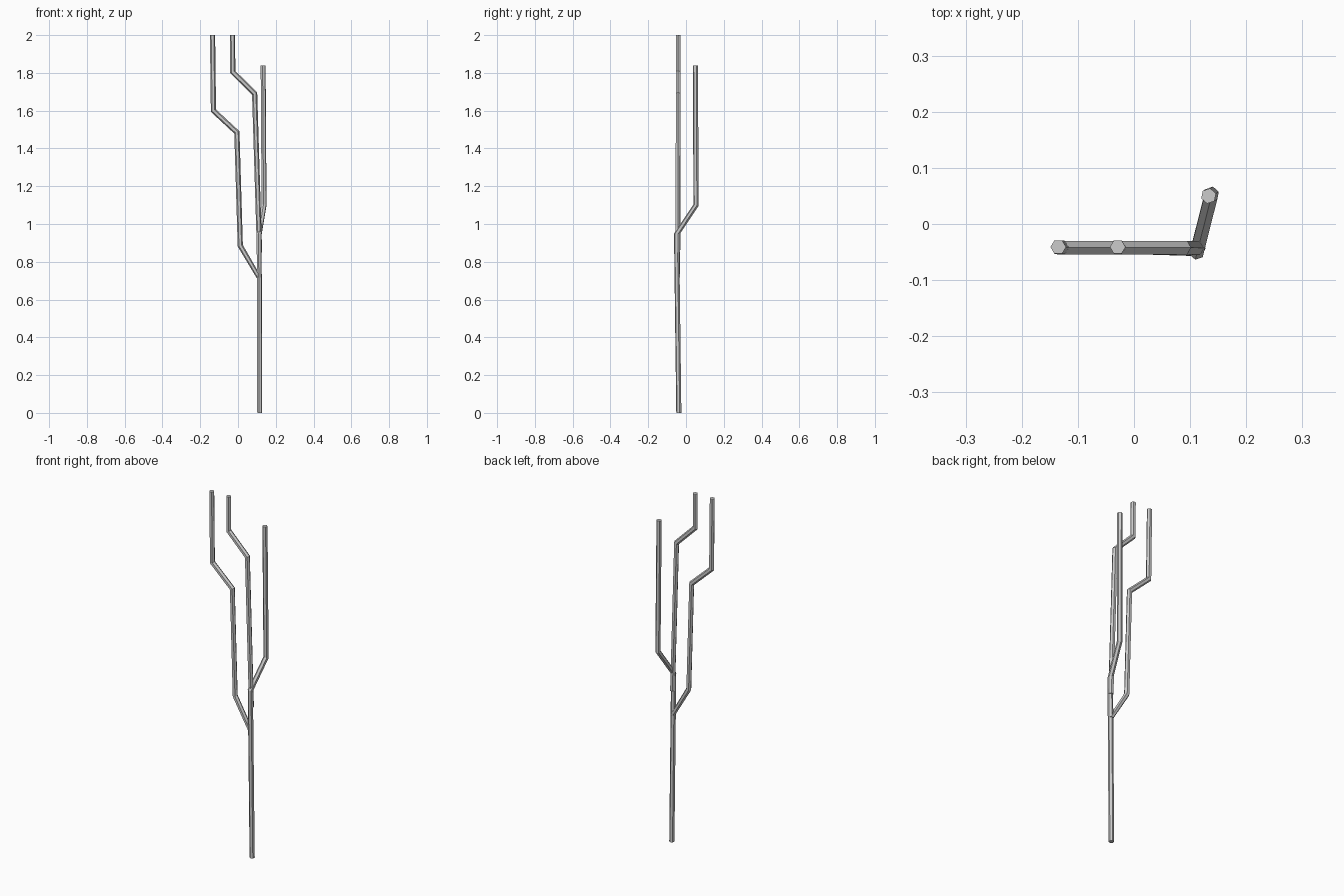
import bpy, bmesh, math
from mathutils import Vector

if "Cube" in bpy.data.objects:
    bpy.data.objects.remove(bpy.data.objects["Cube"])

R = 0.0138
SIDES = 6


def tube(name, path, facing):
    """Six-sided mitred tube; 'facing' is the direction a ridge points in."""
    pts = [Vector(p) for p in path]
    dirs = [(b - a).normalized() for a, b in zip(pts, pts[1:])]
    up = Vector((0, 0, 1))
    u = Vector(facing).normalized()
    v = up.cross(u)
    bm = bmesh.new()
    rings = []
    prev = None
    for i, p in enumerate(pts):
        if i in (0, len(pts) - 1):
            n = up
        else:
            n = (dirs[i - 1] + dirs[i]).normalized()
        # tilt the cross-section onto the joint plane
        rot = up.rotation_difference(n)
        stretch = 1.0 if i in (0, len(pts) - 1) else 1 / max(0.7, n.dot(dirs[i]))
        tilt = Vector((n.x, n.y, 0))
        ring = []
        for k in range(SIDES):
            a = 2 * math.pi * k / SIDES
            c = (u * math.cos(a) + v * math.sin(a)) * R
            if tilt.length > 1e-4:
                t = tilt.normalized()
                c += t * c.dot(t) * (stretch - 1)
            ring.append(bm.verts.new(p + rot @ c))
        rings.append(ring)
    for a, b in zip(rings, rings[1:]):
        for k in range(SIDES):
            j = (k + 1) % SIDES
            bm.faces.new((a[k], a[j], b[j], b[k]))
    bm.faces.new(rings[0][::-1])
    bm.faces.new(rings[-1])
    bmesh.ops.recalc_face_normals(bm, faces=bm.faces)
    mesh = bpy.data.meshes.new(name)
    bm.to_mesh(mesh)
    bm.free()
    obj = bpy.data.objects.new(name, mesh)
    bpy.context.collection.objects.link(obj)
    return obj


# trunk running on into the rear right branch
tube("trunk_and_rear_branch",
     [(0.115, -0.038, 0), (0.112, -0.050, 0.945),
      (0.138, 0.053, 1.10), (0.133, 0.050, 1.84)], (0.2, 1, 0))

# middle branch leaving the trunk near its fork
tube("middle_branch",
     [(0.114, -0.043, 0.85), (0.088, -0.042, 1.69),
      (-0.028, -0.042, 1.805), (-0.029, -0.041, 2.0)], (1, 0, 0))

# left branch leaving the trunk lower down
tube("left_branch",
     [(0.112, -0.045, 0.715), (0.012, -0.042, 0.885), (-0.006, -0.042, 1.485),
      (-0.130, -0.042, 1.60), (-0.135, -0.041, 2.0)], (1, 0, 0))
